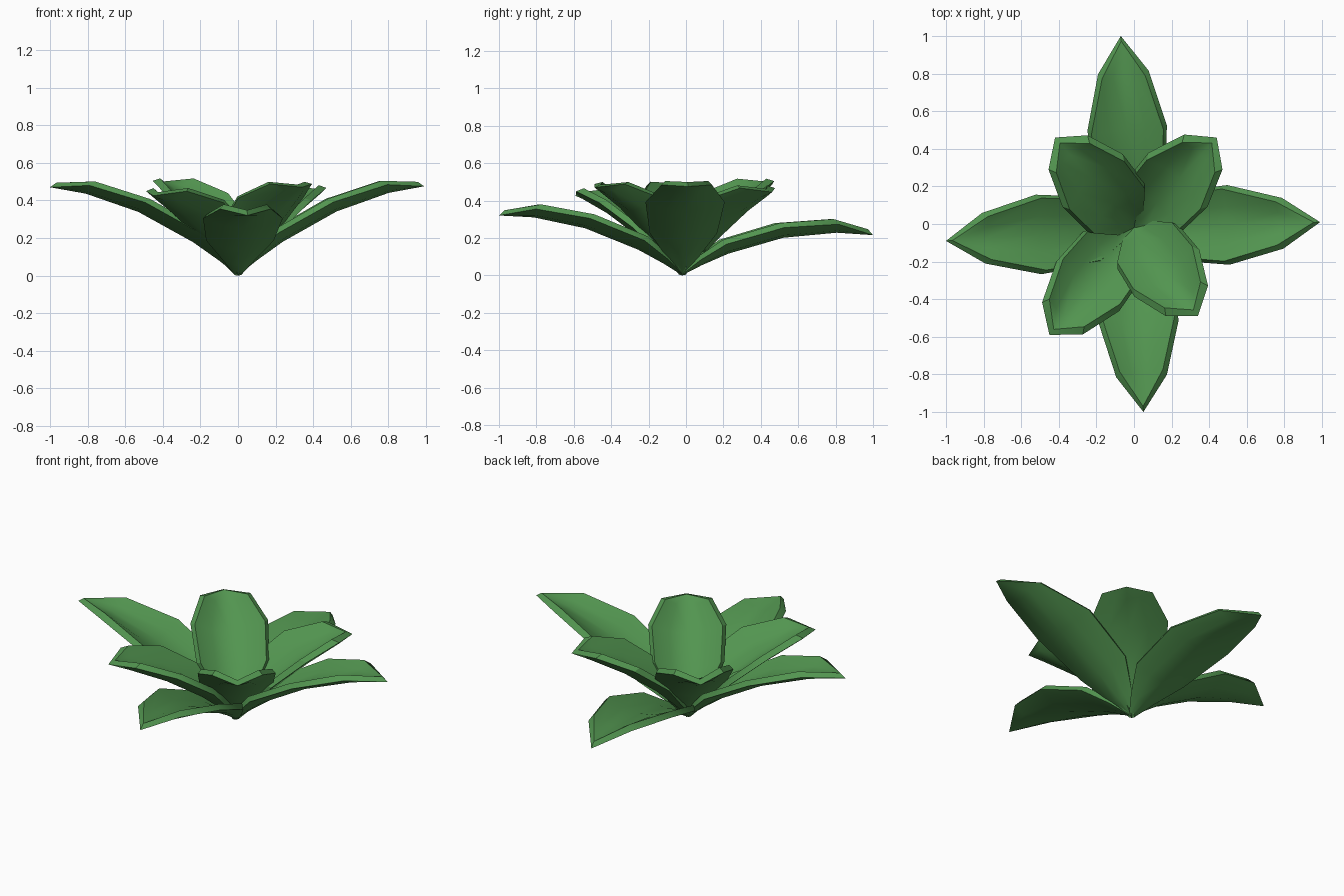
import bpy, bmesh, math
from mathutils import Vector

if "Cube" in bpy.data.objects:
    bpy.data.objects.remove(bpy.data.objects["Cube"])

green = bpy.data.materials.new("leaf green")
green.diffuse_color = (0.085, 0.30, 0.08, 1)
green.use_nodes = True
green.node_tree.nodes["Principled BSDF"].inputs["Base Color"].default_value = green.diffuse_color

BASE = Vector((0, -0.02, 0))
US = (-1, -0.5, 0, 0.5, 1)
# rows along a leaf: fraction of length, half width, cup depth
OUTER = [(0, .018, .005), (.1, .09, .03), (.24, .18, .055), (.53, .212, .055), (.81, .135, .045), (1, 0, 0)]
INNER = [(0, .018, .005), (.12, .11, .04), (.32, .2, .085), (.6, .213, .085), (.87, .138, .055), (1, 0, 0)]


def leaf(name, tip, rows, bend, thick=0.028):
    """Cupped, arched leaf from the base to the tip, with a bevelled rim."""
    flat = Vector((tip[0], tip[1], 0)) - Vector((BASE.x, BASE.y, 0))
    length = flat.length
    d = flat.normalized()
    side = Vector((-d.y, d.x, 0))
    a = tip[2] + bend
    bm = bmesh.new()

    def skin(top):
        grid = []
        for f, w, cup in rows:
            if top:
                w = max(w - 0.02, 0)
                f = f * (1 - 0.03 / length)
            slope = (a - 2 * bend * f) / length
            n = (Vector((0, 0, 1)) - d * slope).normalized()
            p = BASE + d * (f * length) + Vector((0, 0, a * f - bend * f * f))
            if top:
                p += n * thick * min(1, 0.3 + f * 5)
            if w <= 0:
                v = bm.verts.new(p)
                grid.append([v] * len(US))
            else:
                grid.append([bm.verts.new(p + side * (w * u) + n * (cup * u * u)) for u in US])
        return grid

    def face(*vs):
        vs = list(dict.fromkeys(vs))
        if len(vs) > 2:
            bm.faces.new(vs)

    lo, hi = skin(False), skin(True)
    last = len(US) - 1
    for i in range(len(rows) - 1):
        for j in range(last):
            for g in (lo, hi):
                face(g[i][j], g[i][j + 1], g[i + 1][j + 1], g[i + 1][j])
        for j in (0, last):  # rim
            face(lo[i][j], lo[i + 1][j], hi[i + 1][j], hi[i][j])
    for j in range(last):  # base cap
        face(lo[0][j], lo[0][j + 1], hi[0][j + 1], hi[0][j])
    bmesh.ops.recalc_face_normals(bm, faces=bm.faces)
    me = bpy.data.meshes.new(name)
    bm.to_mesh(me)
    bm.free()
    me.materials.append(green)
    ob = bpy.data.objects.new(name, me)
    bpy.context.collection.objects.link(ob)
    bpy.ops.object.select_all(action='DESELECT')
    ob.select_set(True)
    bpy.context.view_layer.objects.active = ob
    bpy.ops.object.shade_smooth_by_angle(angle=math.radians(30))


# long pointed outer leaves
leaf("outer_leaf_right", (0.99, 0.01, 0.475), OUTER, .36)
leaf("outer_leaf_left", (-1.0, -0.09, 0.47), OUTER, .36)
leaf("outer_leaf_front", (0.05, -1.0, 0.32), OUTER, .33)
leaf("outer_leaf_back", (-0.07, 1.0, 0.215), OUTER, .35)

# short steep inner leaves
leaf("inner_leaf_back_right", (0.44, 0.46, 0.445), INNER, .25)
leaf("inner_leaf_back_left", (-0.42, 0.46, 0.485), INNER, .28)
leaf("inner_leaf_front_left", (-0.45, -0.59, 0.425), INNER, .24)
leaf("inner_leaf_front_right", (0.34, -0.49, 0.47), INNER, .26)
